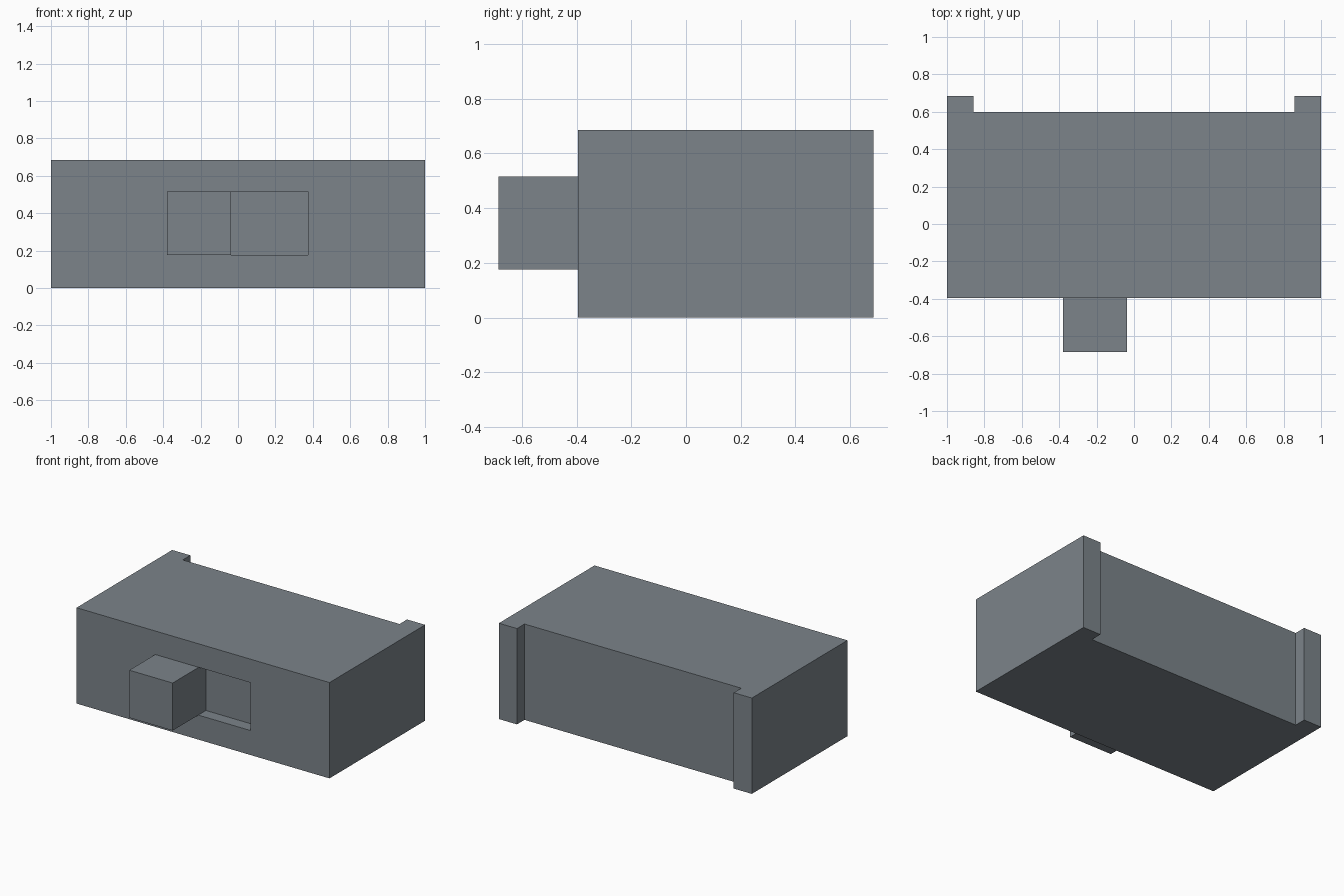
import bpy
import bmesh

if "Cube" in bpy.data.objects:
    bpy.data.objects.remove(bpy.data.objects["Cube"], do_unlink=True)

# Single slate grey finish
grey = bpy.data.materials.new("slate grey")
grey.use_nodes = True
colour = (0.20, 0.23, 0.255, 1)
grey.diffuse_color = colour
grey.node_tree.nodes["Principled BSDF"].inputs["Base Color"].default_value = colour

HEIGHT = 0.685
FRONT, BACK, FOOT_BACK = -0.395, 0.60, 0.685
FOOT_INNER = 0.857
SLOT_Z = (0.175, 0.517)
SLOT_BACK = FRONT + 0.086


def extrude_outline(name, outline, z0, z1):
    """Flat-shaded prism from a plan outline."""
    bm = bmesh.new()
    face = bm.faces.new([bm.verts.new((x, y, z0)) for x, y in outline])
    top = bmesh.ops.extrude_face_region(bm, geom=[face])["geom"]
    verts = [v for v in top if isinstance(v, bmesh.types.BMVert)]
    bmesh.ops.translate(bm, verts=verts, vec=(0, 0, z1 - z0))
    bmesh.ops.recalc_face_normals(bm, faces=bm.faces)
    mesh = bpy.data.meshes.new(name)
    bm.to_mesh(mesh)
    bm.free()
    mesh.materials.append(grey)
    obj = bpy.data.objects.new(name, mesh)
    bpy.context.collection.objects.link(obj)
    return obj


def box(name, x0, x1, y0, y1, z0, z1):
    return extrude_outline(name, [(x0, y0), (x1, y0), (x1, y1), (x0, y1)], z0, z1)


# Housing with two corner feet along the back
right_half = [(-FOOT_INNER, BACK), (-FOOT_INNER, FOOT_BACK), (-1, FOOT_BACK), (-1, FRONT)]
left_half = [(-x, y) for x, y in reversed(right_half)]
housing = extrude_outline("housing", right_half + left_half, 0, HEIGHT)

# Slot in the front, cut by a hidden helper
cutter = box("slot_cutter", -0.38, 0.375, FRONT - 0.1, SLOT_BACK, *SLOT_Z)
cutter.hide_render = True
cut = housing.modifiers.new("slot", "BOOLEAN")
cut.operation = "DIFFERENCE"
cut.solver = "EXACT"
cut.object = cutter
bpy.context.view_layer.objects.active = housing
bpy.ops.object.modifier_apply(modifier=cut.name)
bpy.data.objects.remove(cutter, do_unlink=True)

# Sliding knob filling the right part of the slot
box("slider_knob", -0.38, -0.037, -0.685, SLOT_BACK, 0.175, 0.515)
